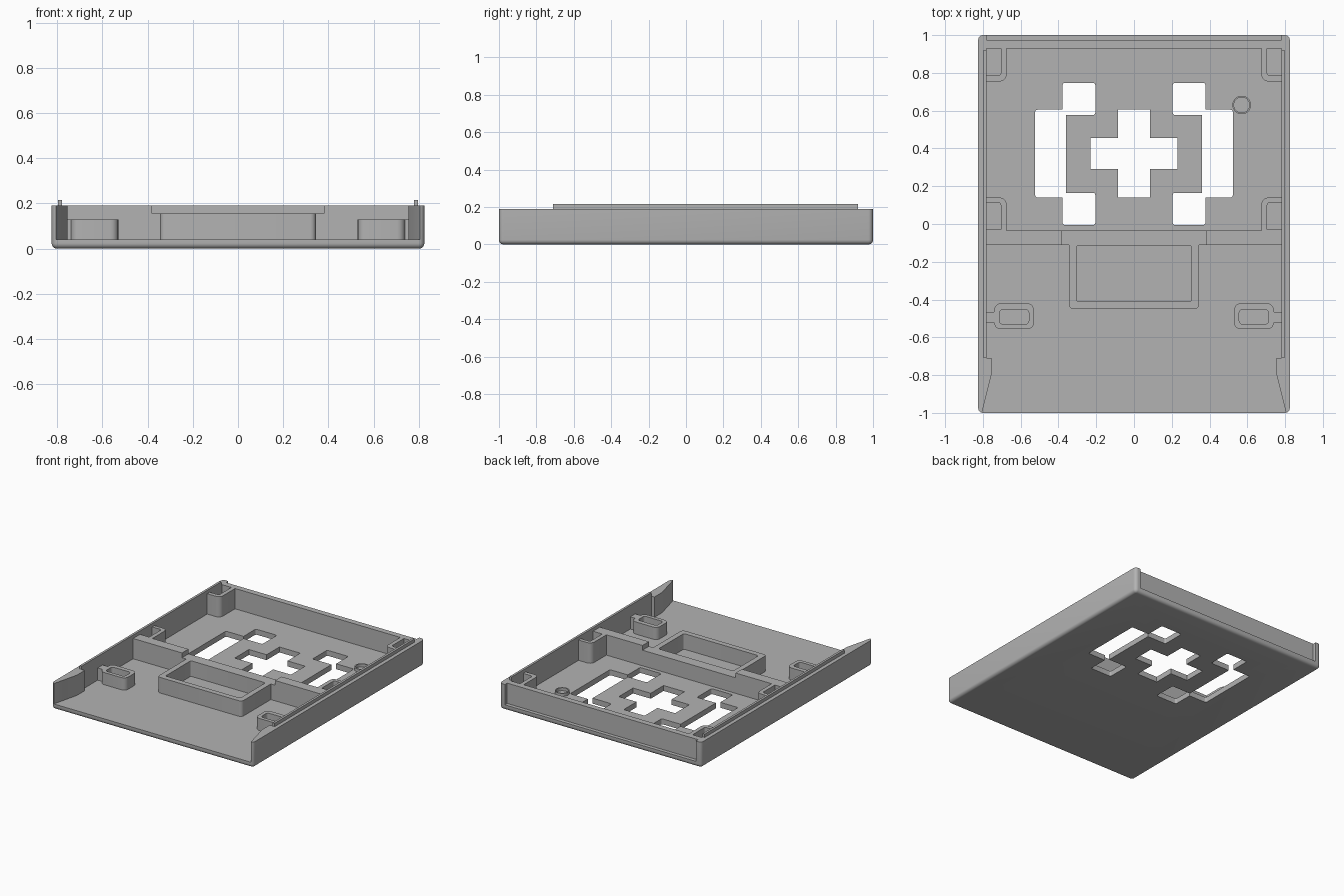
import bpy, bmesh, math

cube = bpy.data.objects.get("Cube")
if cube:
    bpy.data.objects.remove(cube, do_unlink=True)

grey = bpy.data.materials.new("plain grey")
grey.use_nodes = True
colour = (0.45, 0.45, 0.45, 1)
grey.diffuse_color = colour
grey.node_tree.nodes["Principled BSDF"].inputs["Base Color"].default_value = colour

FLOOR, TOP = 0.04, 0.19      # floor surface and wall rim
WALL, BACK = 0.78, 0.93      # inner faces of the side and back walls


def prism(name, pts, z0, z1):
    """Extrude a plan outline between two heights."""
    bm = bmesh.new()
    face = bm.faces.new([bm.verts.new((x, y, z0)) for x, y in pts])
    ext = bmesh.ops.extrude_face_region(bm, geom=[face])["geom"]
    for v in ext:
        if isinstance(v, bmesh.types.BMVert):
            v.co.z = z1
    bmesh.ops.recalc_face_normals(bm, faces=bm.faces)
    mesh = bpy.data.meshes.new(name)
    bm.to_mesh(mesh)
    bm.free()
    ob = bpy.data.objects.new(name, mesh)
    bpy.context.collection.objects.link(ob)
    mesh.materials.append(grey)
    return ob


def rect(x0, x1, y0, y1, radii=(0, 0, 0, 0)):
    """Rectangle outline, radii ordered from the low corner, anticlockwise."""
    pts = []
    corners = [(x0, y0, 1, 1), (x1, y0, -1, 1), (x1, y1, -1, -1), (x0, y1, 1, -1)]
    for i, (x, y, sx, sy) in enumerate(corners):
        r = radii[i]
        if not r:
            pts.append((x, y))
            continue
        for k in range(6):
            a = math.pi * (1 + i / 2 + k / 10)
            pts.append((x + sx * r + r * math.cos(a), y + sy * r + r * math.sin(a)))
    return pts


def disc(x, y, r):
    return [(x + r * math.cos(a * math.pi / 16), y + r * math.sin(a * math.pi / 16)) for a in range(32)]


def activate(ob):
    bpy.ops.object.select_all(action="DESELECT")
    ob.select_set(True)
    bpy.context.view_layer.objects.active = ob


def cut(ob, pts, z0=FLOOR, z1=0.4):
    """Remove a prism from an object."""
    tool = prism("cutter", pts, z0, z1)
    tool.hide_render = True
    mod = ob.modifiers.new("cut", "BOOLEAN")
    mod.operation, mod.solver, mod.object = "DIFFERENCE", "EXACT", tool
    activate(ob)
    bpy.ops.object.modifier_apply(modifier=mod.name)
    bpy.data.objects.remove(tool, do_unlink=True)


def flip(pts, side):
    return [(x * side, y) for x, y in pts]


# Tray: rounded block hollowed out, open at the front
tray = prism("tray", rect(-0.825, 0.825, -1, 1, (0.025,) * 4), 0, TOP)
bm = bmesh.new()
bm.from_mesh(tray.data)
rim = [e for e in bm.edges if all(v.co.z < 0.001 for v in e.verts)]
bmesh.ops.bevel(bm, geom=rim, offset=0.024, segments=5, profile=0.5, affect="EDGES")
bm.to_mesh(tray.data)
bm.free()

half = [(0.815, -1.1), (0.805, -1), (0.755, -0.8), (0.755, -0.71), (WALL, -0.71), (WALL, BACK)]
cut(tray, half + flip(half[::-1], -1))

# Recess across the outside of the back wall
cut(tray, rect(-WALL, WALL, 0.973, 1.1))

# Pixel style openings in the floor
cross = [(0.085, 0.14), (0.085, 0.29), (0.23, 0.29), (0.23, 0.455), (0.085, 0.455), (0.085, 0.605)]
cut(tray, cross + flip(cross[::-1], -1), -0.1, 0.1)
for side in (-1, 1):
    cut(tray, flip(rect(0.36, 0.523, 0.14, 0.605, (0.012,) * 4), side), -0.1, 0.1)
    for y in (-0.005, 0.577):
        cut(tray, flip(rect(0.205, 0.378, y, y + 0.17, (0.012,) * 4), side), -0.1, 0.1)

# Cross rib with a lowered middle
rib = prism("cross_rib", rect(-WALL, WALL, -0.11, -0.035), FLOOR, TOP)
cut(rib, rect(-0.38, 0.38, -0.2, 0.1), 0.155)

# Central pocket in front of the rib
pocket = prism("centre_pocket", rect(-0.345, 0.345, -0.45, -0.11, (0.025, 0.025, 0, 0)), FLOOR, 0.155)
cut(pocket, rect(-0.305, 0.305, -0.41, -0.115, (0.012,) * 4))

parts = [tray, rib, pocket]
for side, word in ((1, "left"), (-1, "right")):
    # Hollow posts against the side walls
    for label, y0, y1, r in (("back", 0.755, BACK, (0.035, 0, 0, 0)), ("middle", -0.035, 0.14, (0, 0, 0, 0.035))):
        post = prism(f"{label}_{word}_post", flip(rect(0.675, WALL, y0, y1, r), side), FLOOR, TOP)
        low, high = (y0 + 0.03, y1 + 0.01) if label == "back" else (y0 + 0.005, y1 - 0.027)
        cut(post, flip(rect(0.705, 0.79, low, high, [q * 0.4 for q in r]), side))
        parts.append(post)

    # Low rounded sockets joined to the wall by a neck
    socket = prism(f"{word}_socket", flip(rect(0.53, 0.74, -0.557, -0.42, (0.035,) * 4), side), FLOOR, 0.13)
    cut(socket, flip(rect(0.557, 0.712, -0.53, -0.453, (0.018,) * 4), side))
    neck = prism(f"{word}_socket_neck", flip(rect(0.737, WALL, -0.523, -0.465), side), FLOOR, 0.13)

    # Thin locating lip on the side wall
    lip = prism(f"{word}_lip", flip(rect(WALL, 0.797, -0.71, 0.92), side), TOP, 0.215)
    parts += [socket, neck, lip]

# Small round ring on the floor
ring = prism("round_ring", disc(0.57, 0.63, 0.049), FLOOR, 0.062)
cut(ring, disc(0.57, 0.63, 0.041))
parts.append(ring)

for ob in parts:
    activate(ob)
    bpy.ops.object.shade_smooth_by_angle(angle=math.radians(35))
